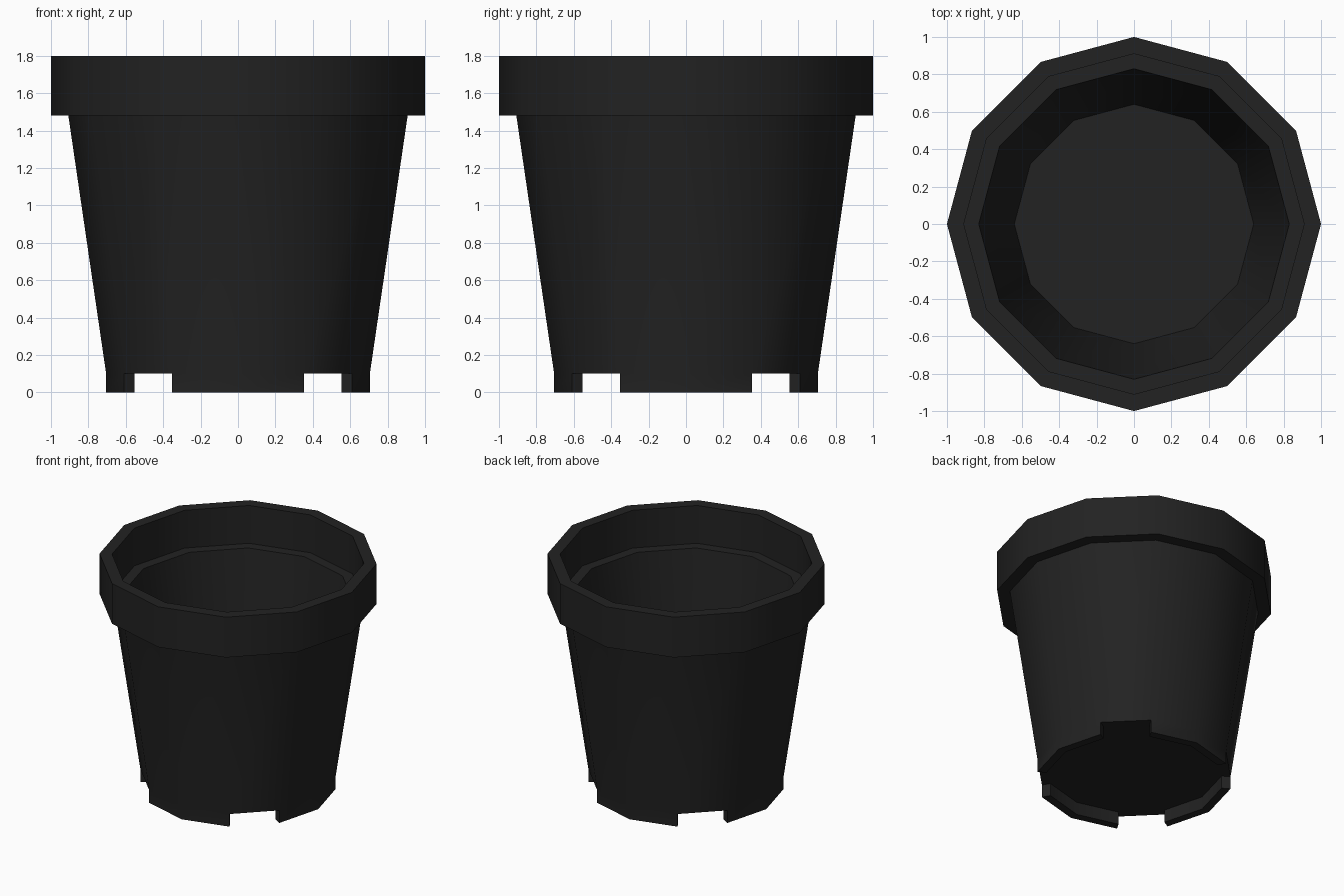
import bpy, bmesh
from math import cos, sin, pi, radians
from mathutils import Vector

if "Cube" in bpy.data.objects:
    bpy.data.objects.remove(bpy.data.objects["Cube"])

SIDES = 12
FLOOR_Z = 0.10
# Wall section (radius, z): under floor edge, up the outside, over the rim, down to the floor
PROFILE = [(0.64, FLOOR_Z), (0.705, FLOOR_Z), (0.907, 1.48), (1.0, 1.48), (1.0, 1.80),
           (0.91, 1.80), (0.91, 1.50), (0.83, 1.50)]

bm = bmesh.new()


def ring(r, z):
    return [bm.verts.new((r * cos(2 * pi * i / SIDES), r * sin(2 * pi * i / SIDES), z))
            for i in range(SIDES)]


def bridge(a, b):
    return [bm.faces.new((a[i], a[(i + 1) % SIDES], b[(i + 1) % SIDES], b[i]))
            for i in range(SIDES)]


# Pot wall, closing back on the first ring so the floor is a single sheet
rings = [ring(r, z) for r, z in PROFILE]
under = bridge(rings[0], rings[1])
for a, b in zip(rings[1:], rings[2:] + rings[:1]):
    bridge(a, b)
bmesh.ops.recalc_face_normals(bm, faces=bm.faces[:])

# Feet: every facet of the bottom edge except the four diagonal ones goes down to the ground
feet = [f for i, f in enumerate(under) if i % 3 != 1]
extruded = bmesh.ops.extrude_face_region(bm, geom=feet)
bmesh.ops.translate(bm, vec=Vector((0, 0, -FLOOR_Z)),
                    verts=[v for v in extruded["geom"] if isinstance(v, bmesh.types.BMVert)])
bmesh.ops.delete(bm, geom=[f for f in feet if f.is_valid], context='FACES_ONLY')
bmesh.ops.recalc_face_normals(bm, faces=bm.faces[:])

# Floor
bm.faces.new(rings[0])

mesh = bpy.data.meshes.new("flower_pot")
bm.to_mesh(mesh)
bm.free()
pot = bpy.data.objects.new("flower_pot", mesh)
bpy.context.collection.objects.link(pot)

# Black plastic
plastic = bpy.data.materials.new("black_plastic")
plastic.diffuse_color = (0.016, 0.016, 0.016, 1)
plastic.use_nodes = True
plastic.node_tree.nodes["Principled BSDF"].inputs["Base Color"].default_value = plastic.diffuse_color
mesh.materials.append(plastic)

# Smooth around the wall, sharp at rim and feet
bpy.context.view_layer.objects.active = pot
pot.select_set(True)
bpy.ops.object.shade_smooth_by_angle(angle=radians(35))
